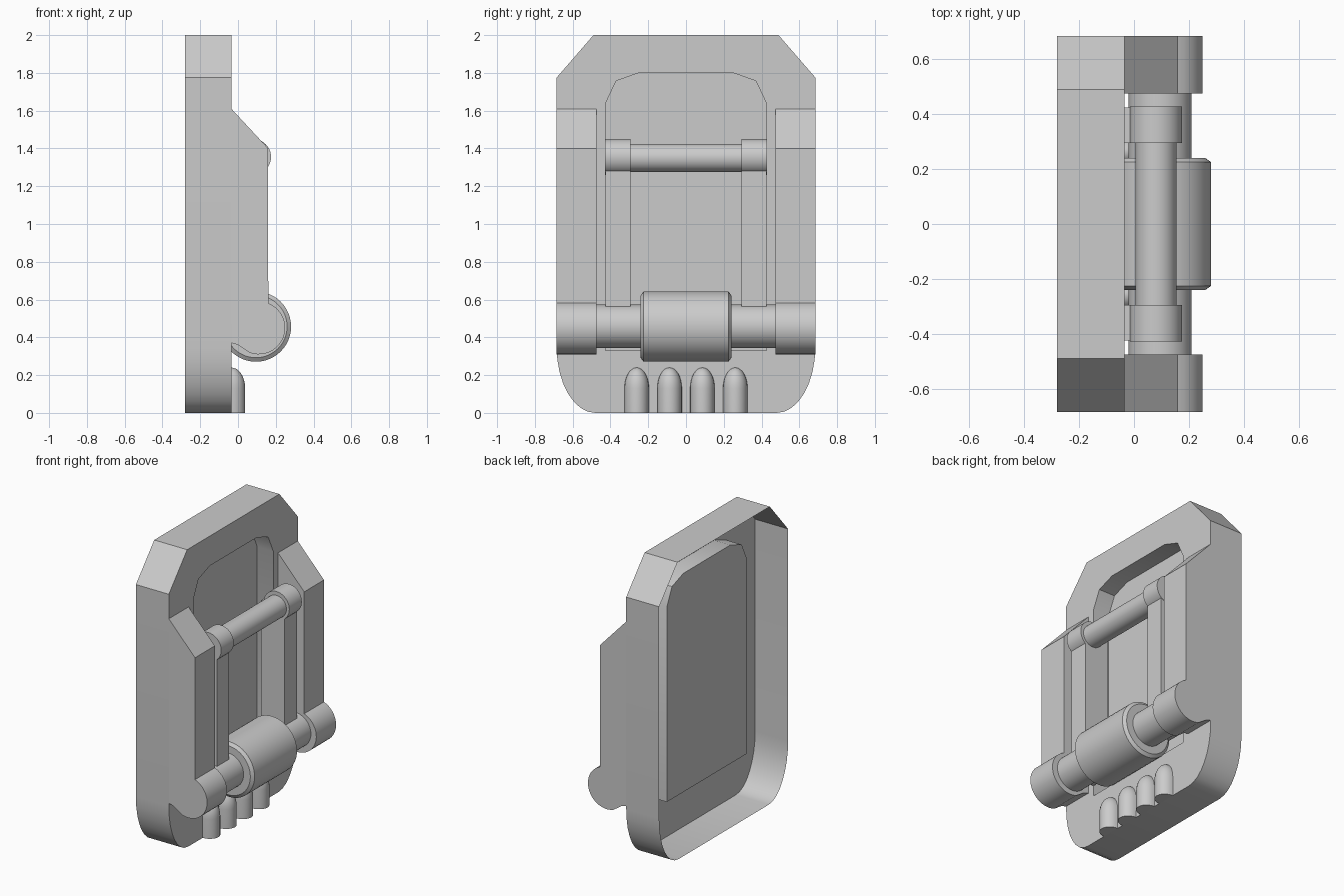
import bpy, bmesh
from math import sin, cos, pi, radians
from mathutils import Vector, Matrix

if "Cube" in bpy.data.objects:
    bpy.data.objects.remove(bpy.data.objects["Cube"])

BACK, FACE, POCKET = -0.28, -0.035, -0.155


def finish(bm, name, angle=30):
    bmesh.ops.recalc_face_normals(bm, faces=bm.faces)
    me = bpy.data.meshes.new(name)
    bm.to_mesh(me)
    bm.free()
    ob = bpy.data.objects.new(name, me)
    bpy.context.collection.objects.link(ob)
    bpy.ops.object.select_all(action='DESELECT')
    ob.select_set(True)
    bpy.context.view_layer.objects.active = ob
    bpy.ops.object.shade_smooth_by_angle(angle=radians(angle))
    return ob


def prism(name, profile, y0, y1):
    """Extrude an (x, z) profile along y."""
    bm = bmesh.new()
    f = bm.faces.new([bm.verts.new((x, y0, z)) for x, z in profile])
    r = bmesh.ops.extrude_face_region(bm, geom=[f])
    vs = [v for v in r['geom'] if isinstance(v, bmesh.types.BMVert)]
    bmesh.ops.translate(bm, verts=vs, vec=(0, y1 - y0, 0))
    return finish(bm, name)


def roller(name, x, z, rings, n=48):
    """Cylinder along y, lofted through (y, radius) rings, capped."""
    bm = bmesh.new()
    loops = [[bm.verts.new((x + r * cos(2 * pi * i / n), y, z + r * sin(2 * pi * i / n)))
              for i in range(n)] for y, r in rings]
    for a, b in zip(loops, loops[1:]):
        for i in range(n):
            j = (i + 1) % n
            bm.faces.new((a[i], a[j], b[j], b[i]))
    bm.faces.new(loops[0])
    bm.faces.new(loops[-1])
    return finish(bm, name)


def mirrored(half):
    """Close a (y, z) half outline with its mirror image."""
    return half + [(-y, z) for y, z in reversed(half)]


# Hollow shell, open at the back, with a recessed window pocket
corner = [(0.48 + 0.205 * sin(t), 0.35 - 0.35 * cos(t))
          for t in [i * pi / 16 for i in range(9)]]
outline = mirrored(corner + [(0.685, 1.775), (0.49, 2.0)])
window = mirrored([(0.425, 0.33), (0.425, 1.64), (0.37, 1.757), (0.25, 1.80)])
bm = bmesh.new()


def loop(pts, x):
    return [bm.verts.new((x, y, z)) for y, z in pts]


def bridge(a, b):
    for i in range(len(a)):
        j = (i + 1) % len(a)
        bm.faces.new((a[i], a[j], b[j], b[i]))


outer, rim = loop(outline, FACE), loop(outline, BACK)
inner, floor = loop(window, FACE), loop(window, POCKET)
edges = [bm.edges.new((l[i], l[(i + 1) % len(l)])) for l in (outer, inner) for i in range(len(l))]
bmesh.ops.triangle_fill(bm, use_beauty=True, use_dissolve=False, edges=edges, normal=(1, 0, 0))
bridge(outer, rim)
bridge(inner, floor)
bm.faces.new(floor)
finish(bm, "shell")

# Side rails with a rounded foot
foot = [(0.11 + 0.14 * cos(t), 0.45 + 0.14 * sin(t))
        for t in [radians(69 - 9 * i) for i in range(21)]]
rail = [(FACE, 1.61), (0.16, 1.40)] + foot + [(0.0, 0.36), (FACE, 0.37)]
arm = [(FACE, 0.40), (0.14, 0.40), (0.14, 1.36), (FACE, 1.36)]
for side, s in (("left", -1), ("right", 1)):
    prism("rail_" + side, rail, s * 0.475, s * 0.685)
    # Inner arm and its bearing cap
    prism("arm_" + side, arm, s * 0.295, s * 0.425)
    roller("upper_cap_" + side, 0.08, 1.355, [(s * 0.295, 0.095), (s * 0.428, 0.095)])

# Cross bars and the thick lower drum
roller("upper_bar", 0.08, 1.35, [(-0.30, 0.074), (0.30, 0.074)])
roller("lower_bar", 0.095, 0.458, [(-0.48, 0.115), (0.48, 0.115)])
roller("lower_drum", 0.095, 0.457,
       [(-0.24, 0.165), (-0.225, 0.186), (0.225, 0.186), (0.24, 0.165)])

# Four domed ribs along the bottom edge
for k in range(4):
    bm = bmesh.new()
    bmesh.ops.create_uvsphere(bm, u_segments=24, v_segments=16, radius=1)
    for no in ((1, 0, 0), (0, 0, 1)):
        bmesh.ops.bisect_plane(bm, geom=bm.verts[:] + bm.edges[:] + bm.faces[:], dist=1e-4,
                               plane_co=(0, 0, 0), plane_no=no, clear_inner=True)
    bmesh.ops.scale(bm, vec=(0.073, 0.065, 0.11), verts=bm.verts)
    low = [e for e in bm.edges if e.is_boundary and all(abs(v.co.z) < 1e-4 for v in e.verts)]
    r = bmesh.ops.extrude_edge_only(bm, edges=low)
    vs = [v for v in r['geom'] if isinstance(v, bmesh.types.BMVert)]
    bmesh.ops.translate(bm, verts=vs, vec=(0, 0, -0.13))
    base = sorted(vs, key=lambda v: v.co.y)
    bm.faces.new(base)
    bmesh.ops.translate(bm, verts=bm.verts, vec=(FACE, -0.261 + 0.174 * k, 0.13))
    finish(bm, "rib_%d" % (k + 1), 50)
